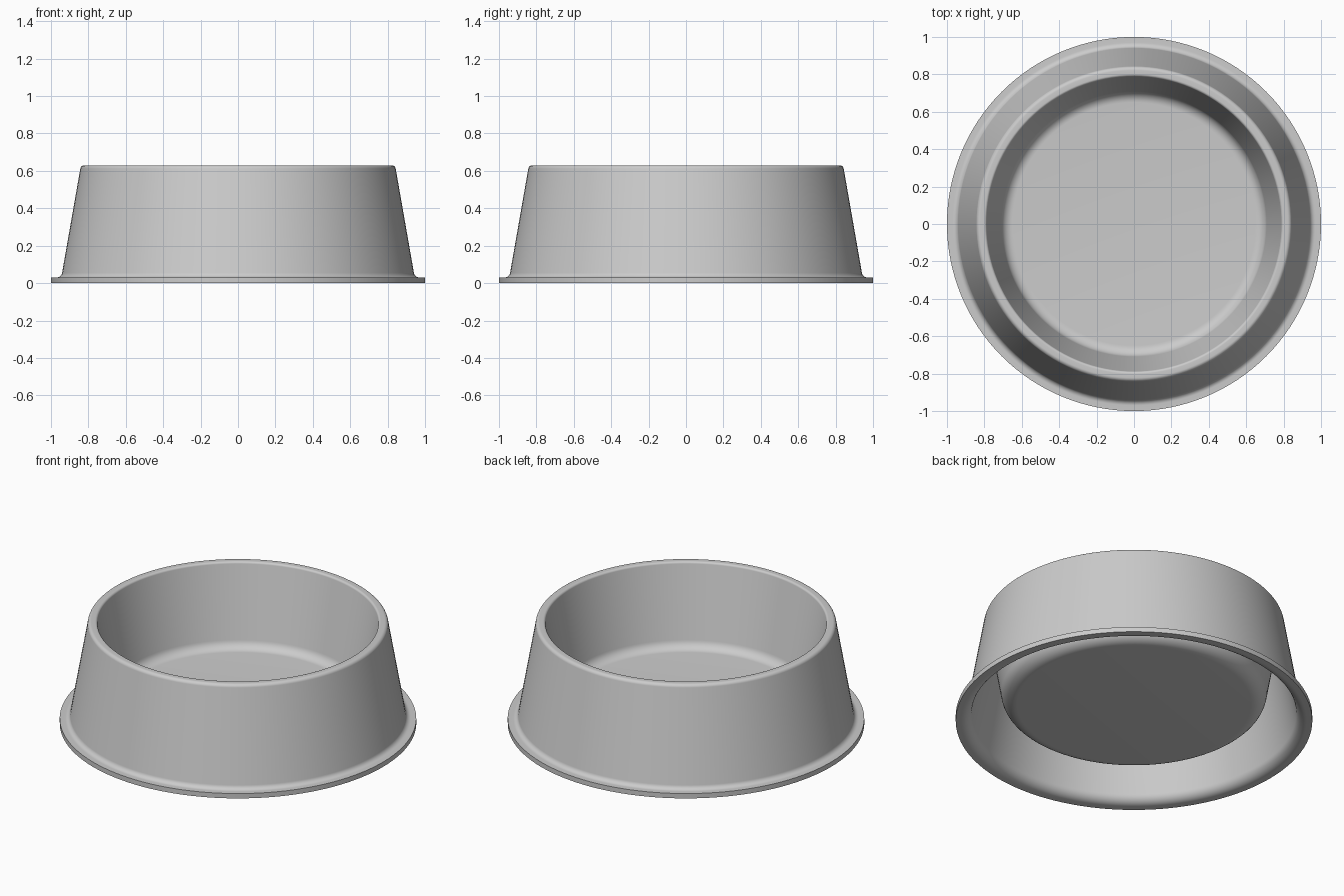
import bpy, bmesh, math
from mathutils import Vector

if "Cube" in bpy.data.objects:
    bpy.data.objects.remove(bpy.data.objects["Cube"])

SEGMENTS = 128

# Cross-section corners: radius, height, corner rounding
PROFILE = [
    (0.0, 0.135, 0),        # floor centre
    (0.70, 0.135, 0.06),    # floor to inner wall
    (0.79, 0.63, 0.014),    # rim, inner side
    (0.84, 0.63, 0.022),    # rim, outer side
    (0.945, 0.03, 0.03),    # outer wall to flange
    (1.0, 0.03, 0),         # flange top edge
    (1.0, 0.0, 0),          # flange bottom edge
    (0.919, 0.0, 0.06),     # flange to hollow underside
    (0.813, 0.57, 0),       # top of the hollow
    (0.732, 0.105, 0.09),   # outside of the inner dish
    (0.0, 0.105, 0),        # underside centre
]


def rounded(corners, steps=8):
    """Replace each rounded corner with an arc."""
    pts = []
    for i, (r, z, rad) in enumerate(corners):
        p = Vector((r, z))
        if rad == 0:
            pts.append(p)
            continue
        a = (Vector(corners[i - 1][:2]) - p).normalized()
        b = (Vector(corners[i + 1][:2]) - p).normalized()
        half = a.angle(b) / 2
        centre = p + (a + b).normalized() * rad / math.sin(half)
        t = rad / math.tan(half)
        u, v = p + a * t - centre, p + b * t - centre
        ang = u.angle(v)
        for k in range(steps + 1):
            f = k / steps
            pts.append(centre + (u * math.sin((1 - f) * ang) + v * math.sin(f * ang)) / math.sin(ang))
    return pts


# Bowl body: revolve the section about the z axis
bm = bmesh.new()
verts = [bm.verts.new((p.x, 0, p.y)) for p in rounded(PROFILE)]
edges = [bm.edges.new(pair) for pair in zip(verts, verts[1:])]
bmesh.ops.spin(bm, geom=verts + edges, cent=(0, 0, 0), axis=(0, 0, 1),
               angle=2 * math.pi, steps=SEGMENTS)
bmesh.ops.remove_doubles(bm, verts=bm.verts, dist=1e-5)
bmesh.ops.dissolve_degenerate(bm, edges=bm.edges, dist=1e-6)
bmesh.ops.recalc_face_normals(bm, faces=bm.faces)
mesh = bpy.data.meshes.new("pet_bowl")
bm.to_mesh(mesh)
bm.free()

bowl = bpy.data.objects.new("pet_bowl", mesh)
bpy.context.collection.objects.link(bowl)

# Plain grey
grey = bpy.data.materials.new("light_grey")
grey.diffuse_color = (0.6, 0.6, 0.6, 1)
grey.use_nodes = True
grey.node_tree.nodes["Principled BSDF"].inputs["Base Color"].default_value = grey.diffuse_color
mesh.materials.append(grey)

bpy.context.view_layer.objects.active = bowl
bowl.select_set(True)
bpy.ops.object.shade_smooth_by_angle(angle=math.radians(35))
